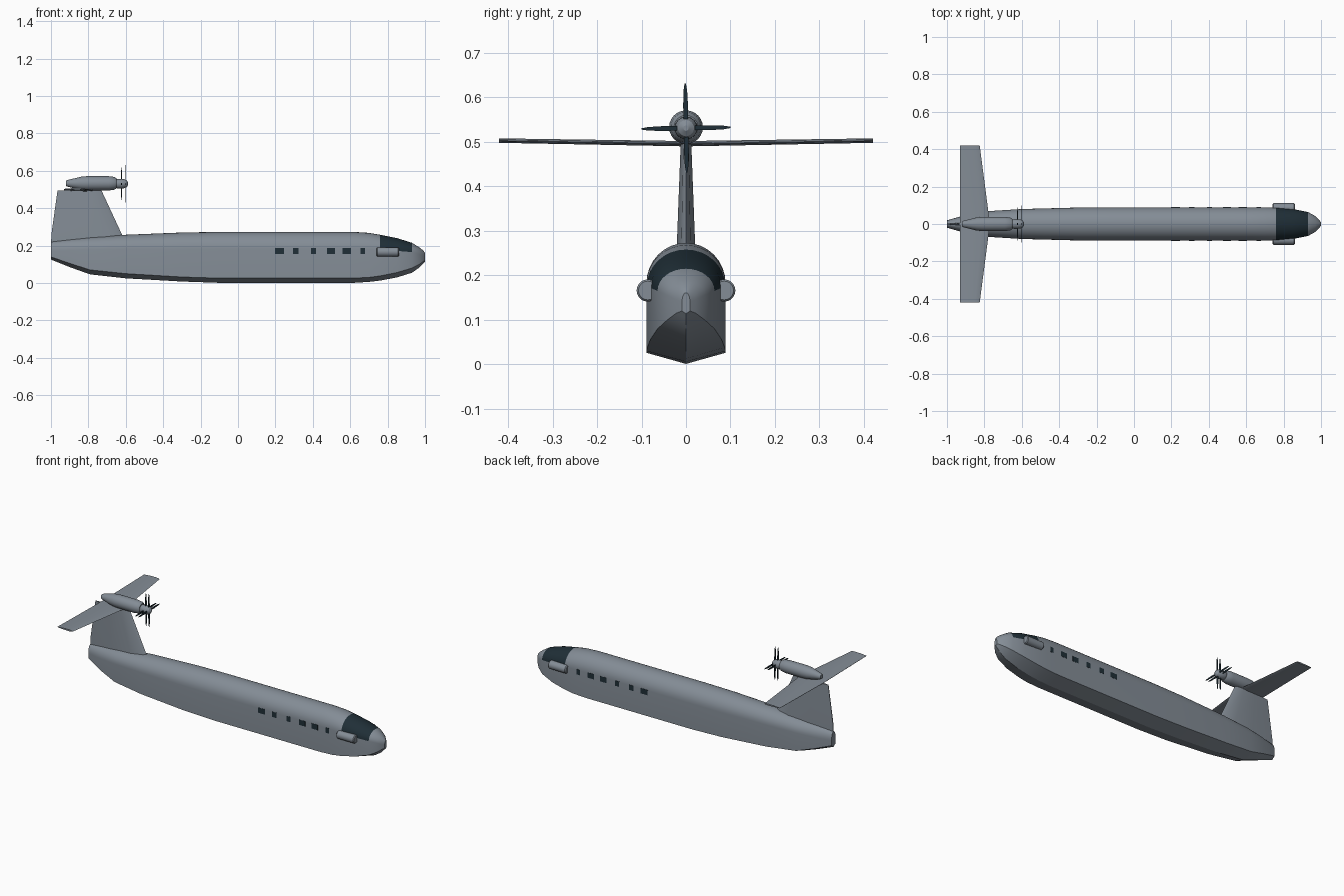
import bpy, bmesh
from math import sin, cos, pi, radians
from mathutils import Matrix, Vector

if "Cube" in bpy.data.objects:
    bpy.data.objects.remove(bpy.data.objects["Cube"])


def material(name, color):
    m = bpy.data.materials.new(name)
    m.use_nodes = True
    m.diffuse_color = color
    m.node_tree.nodes["Principled BSDF"].inputs["Base Color"].default_value = color
    return m


GREY = material("hull grey", (0.23, 0.265, 0.305, 1))
DARK = material("dark glass", (0.014, 0.028, 0.038, 1))


def finish(name, bm, mats, angle=30):
    bmesh.ops.recalc_face_normals(bm, faces=bm.faces)
    mesh = bpy.data.meshes.new(name)
    bm.to_mesh(mesh)
    bm.free()
    for m in mats:
        mesh.materials.append(m)
    ob = bpy.data.objects.new(name, mesh)
    bpy.context.collection.objects.link(ob)
    bpy.ops.object.select_all(action="DESELECT")
    ob.select_set(True)
    bpy.context.view_layer.objects.active = ob
    bpy.ops.object.shade_smooth_by_angle(angle=radians(angle))
    return ob


def loft(rings, bm=None):
    """Skin closed rings of equal length and cap both ends."""
    bm = bm or bmesh.new()
    rows = [[bm.verts.new(p) for p in ring] for ring in rings]
    n = len(rows[0])
    for a, b in zip(rows, rows[1:]):
        for i in range(n):
            j = (i + 1) % n
            bm.faces.new((a[i], a[j], b[j], b[i]))
    bm.faces.new(rows[0])
    bm.faces.new(rows[-1])
    return bm


def turned(name, profile, y, z, sides=24):
    """Round body along x from (x, radius) pairs."""
    rings = [[(x, y + r * cos(2 * pi * i / sides), z + r * sin(2 * pi * i / sides))
              for i in range(sides)] for x, r in profile]
    return finish(name, loft(rings), [GREY])


def airfoil(lead, trail, half):
    """Wing section as (x, thickness offset) pairs."""
    shape = [(0, 0), (0.05, 0.5), (0.25, 1), (0.6, 0.8), (1, 0.12)]
    pts = shape + [(t, -h) for t, h in reversed(shape[1:])]
    return [(lead + (trail - lead) * t, h * half) for t, h in pts]


# Fuselage: x, half width, keel, chine, shoulder, roof
stations = [
    (-1.0, .02, .125, .14, .17, .22), (-.9, .048, .085, .105, .175, .233),
    (-.79, .068, .046, .07, .18, .245), (-.6, .08, .025, .05, .182, .258),
    (-.3, .088, .008, .032, .182, .27), (-.1, .089, .001, .026, .182, .273),
    (.62, .089, .001, .026, .182, .273), (.7, .089, .006, .03, .181, .268),
    (.76, .087, .013, .038, .178, .258), (.85, .08, .03, .056, .172, .24),
    (.93, .064, .055, .08, .165, .215), (.97, .042, .083, .1, .155, .19),
    (.99, .022, .104, .115, .145, .174), (1.0, .009, .114, .12, .14, .161)]
ARC = 8


def hull_ring(x, w, keel, chine, shoulder, roof):
    half = [(w, chine)]
    for i in range(ARC):
        a = pi / 2 * i / ARC
        half.append((w * cos(a), shoulder + (roof - shoulder) * sin(a)))
    ring = [(0, keel)] + half + [(0, roof)] + [(-y, z) for y, z in reversed(half)]
    return [(x, y, z) for y, z in ring]


bm = loft([hull_ring(*s) for s in stations])
# Windshield wraps over the rounded upper band behind the nose
for f in bm.faces:
    c = f.calc_center_median()
    if .76 < c.x < .93 and min(v.co.z for v in f.verts) > .16:
        f.material_index = 1
finish("fuselage", bm, [GREY, DARK], 22)

# Cabin windows
windows = [(.197, .245), (.294, .324), (.39, .418), (.477, .518), (.56, .603), (.656, .678)]
for side, label in ((1, "left"), (-1, "right")):
    bm = bmesh.new()
    for x0, x1 in windows:
        m = Matrix.Translation(((x0 + x1) / 2, side * .0885, .17))
        m = m @ Matrix.Diagonal((x1 - x0, .003, .032, 1))
        bmesh.ops.create_cube(bm, size=1, matrix=m)
    finish(label + "_cabin_windows", bm, [DARK])
    # Side pod beside the cockpit
    turned(label + "_side_pod", [(.74, .02), (.745, .025), (.855, .025), (.86, .021)],
           side * .086, .166, 20)

# Tail fin
fin = [(-.56, -1.0, .022, .16), (-.62, -.998, .021, .258), (-.73, -.965, .012, .495)]
finish("tail_fin", loft([[(x, y, z) for x, y in airfoil(a, b, h)]
                         for a, b, h, z in fin]), [GREY], 40)

# Tailplane with a slight upward sweep to the tips
plane = [(-.825, -.42, .503), (-.77, 0, .496), (-.825, .42, .503)]
finish("tailplane", loft([[(x, y, z + h) for x, h in airfoil(a, -.93, .006 if y == 0 else .005)]
                          for a, y, z in plane]), [GREY], 40)

# Engine on top of the fin, with spinner
turned("engine_nacelle", [(-.92, .014), (-.91, .018), (-.84, .035), (-.81, .038),
                          (-.69, .038), (-.66, .034), (-.65, .027)], 0, .533)
turned("spinner", [(-.655, .022), (-.64, .026), (-.61, .025), (-.595, .018), (-.587, .006)], 0, .531)

# Two rows of four propeller blades
for x, label in ((-.623, "rear"), (-.603, "front")):
    bm = bmesh.new()
    for k in range(4):
        turn = Matrix.Rotation(k * pi / 2 + radians(1), 4, "X")
        rings = []
        for r, w, t in ((.015, .005, .002), (.05, .0055, .0018), (.085, .004, .0013), (.1, .0015, .0008)):
            rings.append([Vector((x, 0, .531)) + turn @ Vector((dx * t, dy * w, r))
                          for dx, dy in ((-1, -1), (1, -1), (1, 1), (-1, 1))])
        loft(rings, bm)
    finish(label + "_propeller", bm, [DARK])
